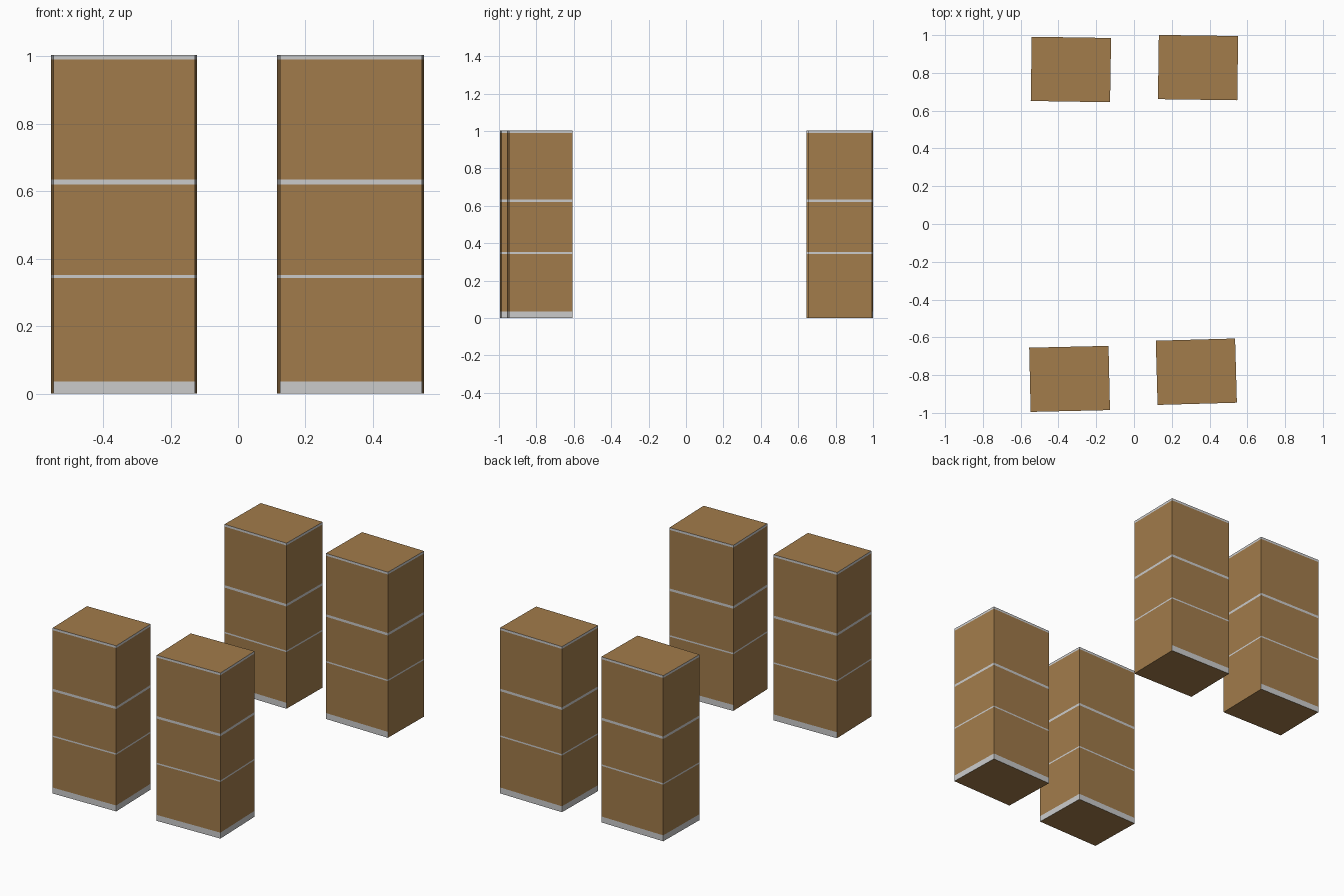
import bpy, bmesh
from math import radians

if "Cube" in bpy.data.objects:
    bpy.data.objects.remove(bpy.data.objects["Cube"])

W, D = 0.42, 0.34
# Height levels of one stack; odd-numbered entries of COLOURED are the brown layers
LEVELS = [0, 0.036, 0.343, 0.352, 0.62, 0.635, 0.99, 1.004]

brown = bpy.data.materials.new("cardboard_brown")
brown.diffuse_color = (0.36, 0.20, 0.07, 1)
brown.use_nodes = True
brown.node_tree.nodes["Principled BSDF"].inputs["Base Color"].default_value = brown.diffuse_color


def stack_mesh(name, want_brown):
    """Side faces layer by layer, keeping only brown or only grey ones."""
    bm = bmesh.new()
    corners = [(-W/2, -D/2), (W/2, -D/2), (W/2, D/2), (-W/2, D/2)]
    rings = [[bm.verts.new((x, y, z)) for x, y in corners] for z in LEVELS]
    for i in range(len(LEVELS) - 1):
        for j in range(4):
            k = (j + 1) % 4
            # the lowest band leaves the left end brown
            is_brown = i % 2 == 1 or (i == 0 and j == 3)
            if is_brown == want_brown:
                bm.faces.new((rings[i][j], rings[i][k], rings[i+1][k], rings[i+1][j]))
    if want_brown:
        bm.faces.new(rings[0][::-1])
        bm.faces.new(rings[-1])
    bmesh.ops.delete(bm, geom=[v for v in bm.verts if not v.link_faces], context='VERTS')
    me = bpy.data.meshes.new(name)
    bm.to_mesh(me)
    bm.free()
    if want_brown:
        me.materials.append(brown)
    return me


box_mesh = stack_mesh("box_stack", True)
band_mesh = stack_mesh("grey_bands", False)

# Four stacks: the back pair is turned around, each slightly askew
for place, x, y, angle in [
    ("front_left", -0.341, -0.820, 1.3),
    ("front_right", 0.330, -0.782, 1.6),
    ("back_left", -0.334, 0.818, 179.1),
    ("back_right", 0.339, 0.828, 179.2),
]:
    for part, me in (("box_stack", box_mesh), ("grey_bands", band_mesh)):
        ob = bpy.data.objects.new(f"{place}_{part}", me)
        ob.location = (x, y, 0)
        ob.rotation_euler = (0, 0, radians(angle))
        bpy.context.collection.objects.link(ob)
